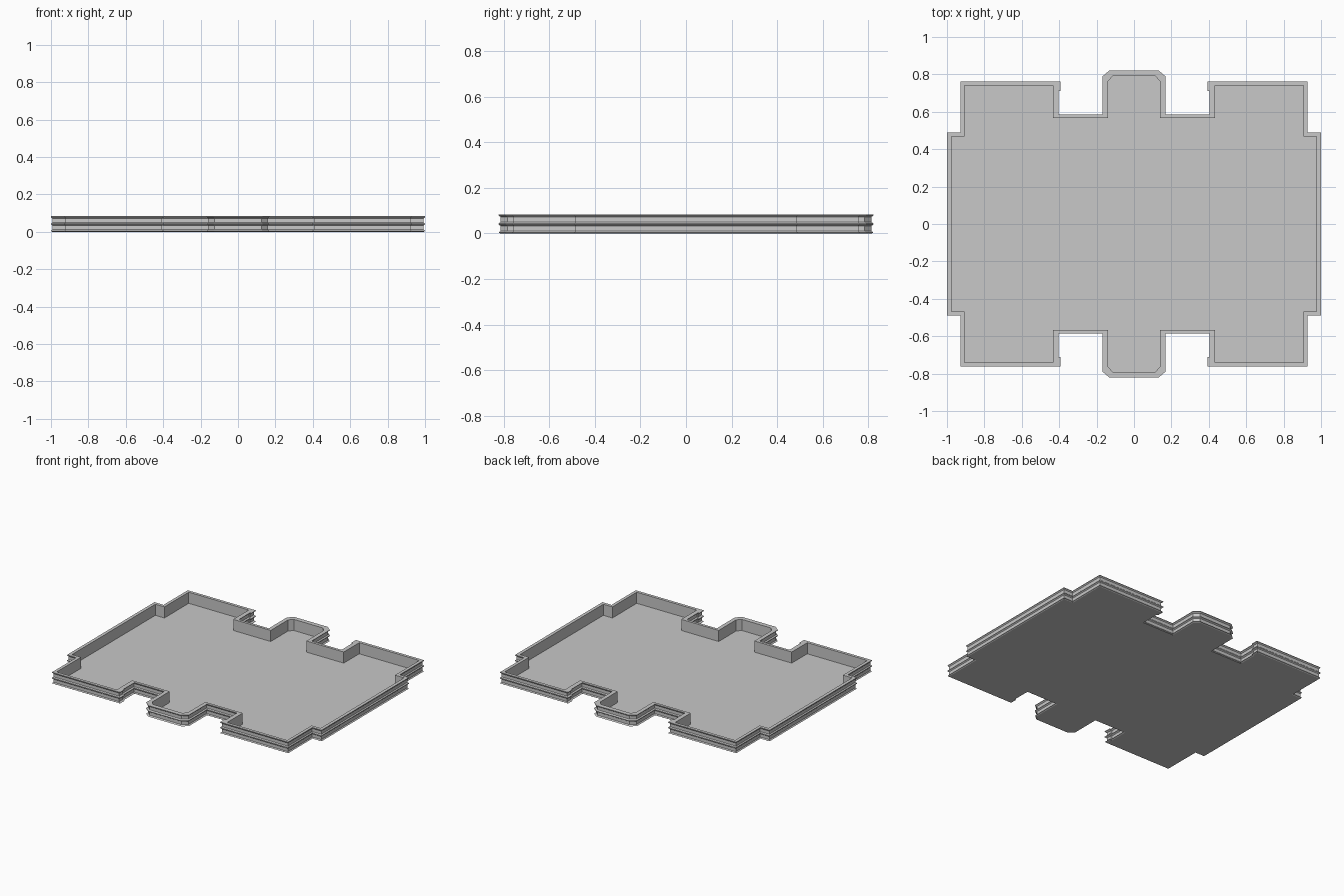
import bpy
import bmesh

cube = bpy.data.objects.get("Cube")
if cube:
    bpy.data.objects.remove(cube, do_unlink=True)

grey = bpy.data.materials.new("plain grey")
grey.use_nodes = True
colour = (0.58, 0.58, 0.58, 1)
grey.diffuse_color = colour
grey.node_tree.nodes["Principled BSDF"].inputs["Base Color"].default_value = colour

# One quarter of the wall outline, outer and inner, from the side to the end tab
OUTER = [(1, .49), (.928, .49), (.928, .762), (.393, .762), (.393, .712),
         (.403, .712), (.403, .586), (.168, .586), (.168, .79), (.13, .822)]
INNER = [(.977, .468), (.906, .468), (.906, .741), (.434, .741), (.434, .72),
         (.434, .712), (.434, .567), (.14, .567), (.14, .762), (.115, .79)]
HEIGHT = .083
FLOOR = .004

# Outer wall section: (height, share of the wall thickness cut away)
SECTION = [(0, .3), (.004, 0), (.011, .3), (.033, .3), (.039, 0), (.044, 0),
           (.05, .3), (.072, .3), (.079, 0), (HEIGHT, 0)]


def full_outline(quarter):
    """Mirror a quarter outline into a closed counter-clockwise loop."""
    half = quarter + [(-x, y) for x, y in reversed(quarter)]
    return half + [(-x, -y) for x, y in half]


def add_object(name, bm):
    bmesh.ops.recalc_face_normals(bm, faces=bm.faces)
    mesh = bpy.data.meshes.new(name)
    bm.to_mesh(mesh)
    bm.free()
    mesh.materials.append(grey)
    obj = bpy.data.objects.new(name, mesh)
    bpy.context.collection.objects.link(obj)
    return obj


def add_loop(bm, points, z):
    return [bm.verts.new((x, y, z)) for x, y in points]


def bridge(bm, a, b):
    for i in range(len(a)):
        j = (i + 1) % len(a)
        bm.faces.new((a[i], a[j], b[j], b[i]))


outer = full_outline(OUTER)
inner = full_outline(INNER)

# Ribbed rim wall
bm = bmesh.new()
loops = []
for z, cut in SECTION:
    ring = [(ox + (ix - ox) * cut, oy + (iy - oy) * cut)
            for (ox, oy), (ix, iy) in zip(outer, inner)]
    loops.append(add_loop(bm, ring, z))
loops.append(add_loop(bm, inner, HEIGHT))
loops.append(add_loop(bm, inner, 0))
for k, ring in enumerate(loops):
    bridge(bm, ring, loops[(k + 1) % len(loops)])
add_object("rim_wall", bm)

# Thin floor plate inside the rim
bm = bmesh.new()
bottom = add_loop(bm, inner, 0)
top = add_loop(bm, inner, FLOOR)
bridge(bm, bottom, top)
bm.faces.new(top)
bm.faces.new(list(reversed(bottom)))
add_object("floor_plate", bm)
